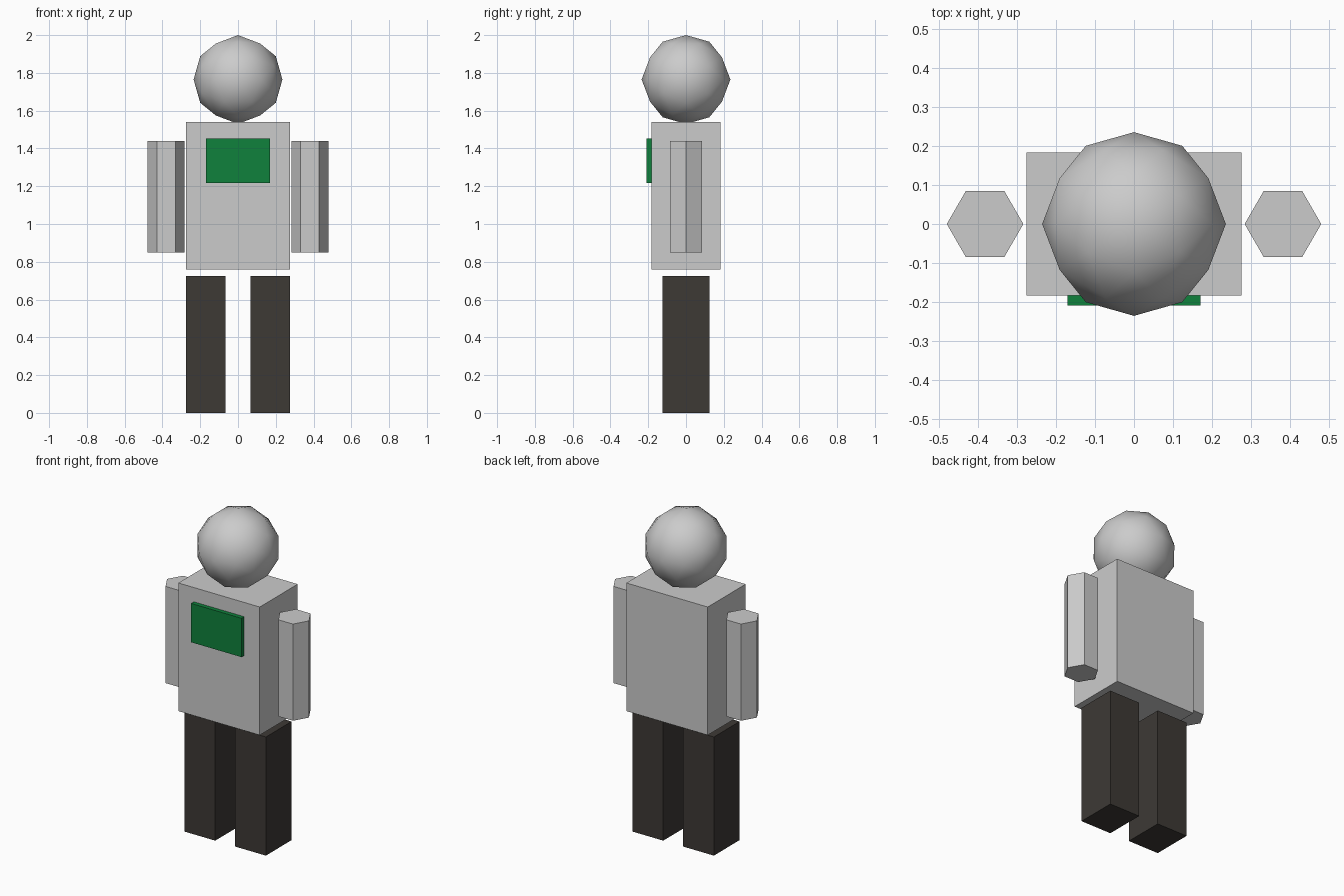
import bpy, bmesh
from math import radians, atan
from mathutils import Matrix

if "Cube" in bpy.data.objects:
    bpy.data.objects.remove(bpy.data.objects["Cube"])


def material(name, rgb):
    mat = bpy.data.materials.new(name)
    mat.diffuse_color = (*rgb, 1)
    mat.use_nodes = True
    mat.node_tree.nodes["Principled BSDF"].inputs["Base Color"].default_value = mat.diffuse_color
    return mat


def finish(name, bm, mat=None, smooth=False):
    mesh = bpy.data.meshes.new(name)
    bm.to_mesh(mesh)
    bm.free()
    for face in mesh.polygons:
        face.use_smooth = smooth
    if mat:
        mesh.materials.append(mat)
    obj = bpy.data.objects.new(name, mesh)
    bpy.context.collection.objects.link(obj)
    return obj


def box(name, lo, hi, mat=None):
    size = [b - a for a, b in zip(lo, hi)]
    centre = [(a + b) / 2 for a, b in zip(lo, hi)]
    bm = bmesh.new()
    bmesh.ops.create_cube(bm, size=1, matrix=Matrix.Translation(centre) @ Matrix.Diagonal((*size, 1)))
    return finish(name, bm, mat)


dark = material("dark_cloth", (0.047, 0.041, 0.036))
green = material("green", (0.005, 0.22, 0.045))

# Torso and chest panel
box("torso", (-0.275, -0.183, 0.758), (0.275, 0.183, 1.54))
box("chest_panel", (-0.17, -0.209, 1.216), (0.17, -0.18, 1.453), green)

# Head: smooth icosphere, turned so edge midpoints lie on the axes
bm = bmesh.new()
tilt = atan(2 / (1 + 5 ** 0.5))
turn = Matrix.Rotation(-tilt, 4, 'X') @ Matrix.Rotation(radians(-90), 4, 'Z')
bmesh.ops.create_icosphere(bm, subdivisions=2, radius=0.235,
                           matrix=Matrix.Translation((0, 0, 1.765)) @ turn)
finish("head", bm, smooth=True)

# Paired limbs
for side, label in ((-1, "left"), (1, "right")):
    # Leg
    inner, outer = sorted((side * 0.067, side * 0.275))
    box(f"{label}_leg", (inner, -0.124, 0), (outer, 0.124, 0.724), dark)

    # Hexagonal arm with corners pointing along x
    bm = bmesh.new()
    place = Matrix.Translation((side * 0.381, 0, 1.145)) @ Matrix.Rotation(radians(90), 4, 'Z')
    bmesh.ops.create_cone(bm, cap_ends=True, segments=6, radius1=0.098, radius2=0.098,
                          depth=0.59, matrix=place)
    arm = finish(f"{label}_arm", bm)
